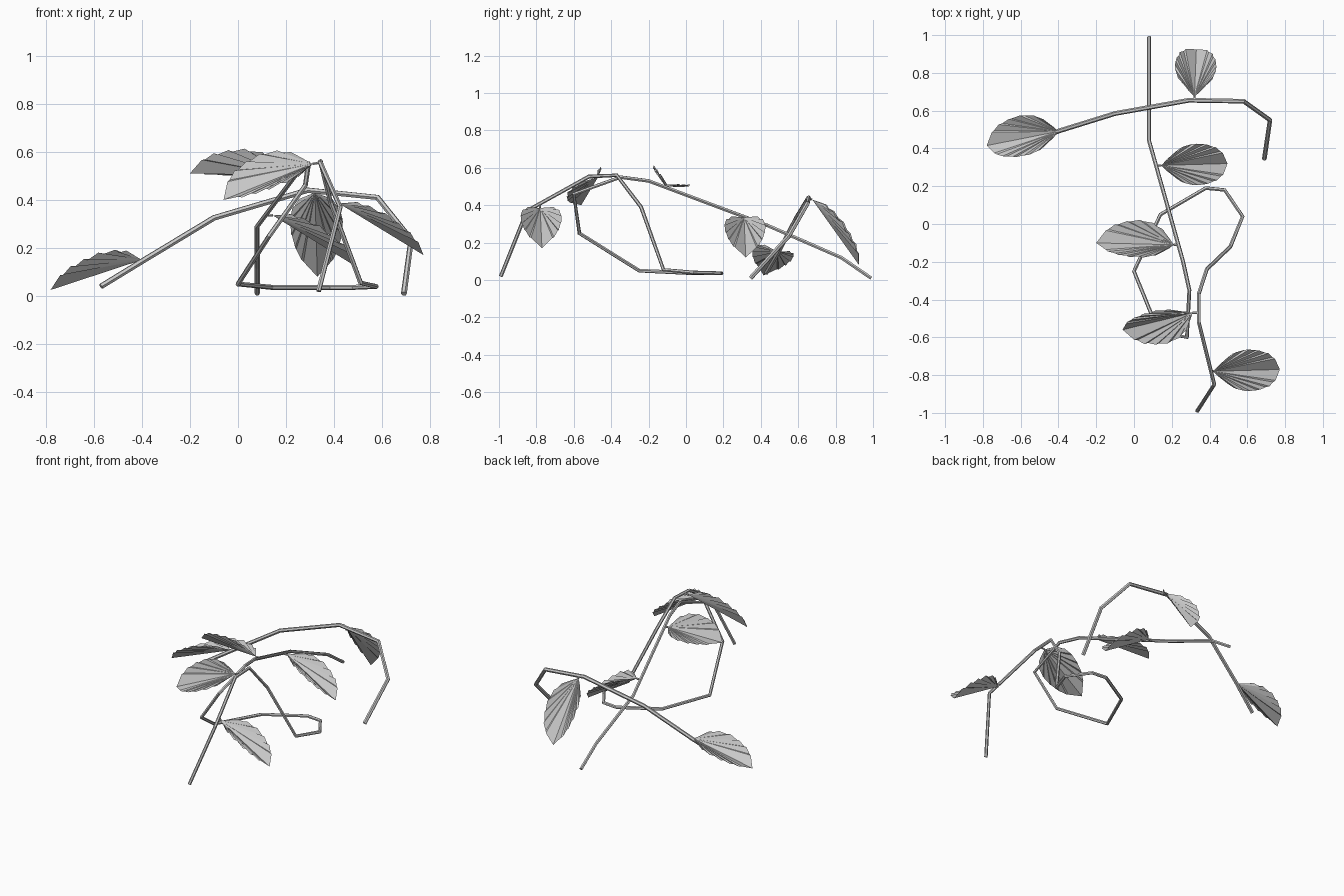
import bpy, bmesh, math
from mathutils import Vector, Matrix

if "Cube" in bpy.data.objects:
    bpy.data.objects.remove(bpy.data.objects["Cube"])


def tube(name, points, radius):
    """Six-sided flat-faced stem through a few points, turned into a mesh."""
    cu = bpy.data.curves.new(name, 'CURVE')
    cu.dimensions = '3D'
    cu.bevel_depth = radius
    cu.bevel_resolution = 1
    cu.use_fill_caps = True
    sp = cu.splines.new('POLY')
    sp.points.add(len(points) - 1)
    for p, co in zip(sp.points, points):
        p.co = (*co, 1)
    sp.use_smooth = False
    ob = bpy.data.objects.new(name, cu)
    bpy.context.collection.objects.link(ob)
    bpy.ops.object.select_all(action='DESELECT')
    bpy.context.view_layer.objects.active = ob
    ob.select_set(True)
    bpy.ops.object.convert(target='MESH')


# Half outline of a leaf: along, across, pleat height (scalloped edge)
OUTLINE = [(.06, .035, 0), (.15, .082, .008), (.24, .100, -.004),
           (.27, .113, .006), (.40, .121, -.003), (.45, .127, .008),
           (.58, .117, -.004), (.61, .119, .006), (.72, .101, -.003),
           (.76, .101, .006), (.85, .073, -.002), (.88, .067, .005)]
FOLD = math.radians(27)


def leaf(name, base, tip, roll=0):
    """Pleated leaf fanned from its base, folded in a V along the midrib."""
    base, tip = Vector(base), Vector(tip)
    length = (tip - base).length
    d = (tip - base).normalized()
    s = Vector((0, 0, 1)).cross(d).normalized()
    rot = Matrix.Rotation(math.radians(roll), 3, d)
    n = rot @ d.cross(s)
    s = rot @ s
    bm = bmesh.new()
    root, end = bm.verts.new(base), bm.verts.new(tip)
    for side in (1, -1):
        out = s * side * math.cos(FOLD) + n * math.sin(FOLD)
        up = n * math.cos(FOLD) - s * side * math.sin(FOLD)
        rim = [bm.verts.new(base + d * t * length + out * w + up * h)
               for t, w, h in OUTLINE] + [end]
        for a, b in zip(rim, rim[1:]):
            bm.faces.new((root, b, a) if side < 0 else (root, a, b))
    bm.normal_update()
    for f in bm.faces:
        if f.normal.dot(n) < 0:
            f.normal_flip()
    me = bpy.data.meshes.new(name)
    bm.to_mesh(me)
    bm.free()
    ob = bpy.data.objects.new(name, me)
    bpy.context.collection.objects.link(ob)


# Long looping stem: from the back, over the hump, round the ground loop
# and back over to the front
tube("looping_stem", [
    (.08, .99, .01), (.08, .83, .12), (.08, .44, .29), (.26, -.20, .53),
    (.293, -.35, .55), (.28, -.60, .46), (.13, -.57, .25), (0, -.25, .05),
    (.14, .05, .036), (.38, .19, .036), (.48, .18, .036), (.575, .04, .04),
    (.51, -.12, .055), (.385, -.24, .39), (.343, -.37, .56),
    (.343, -.52, .553), (.425, -.85, .37), (.335, -.99, .02)], .0105)

# Arching side stem
tube("arching_stem", [
    (-.57, .43, .04), (-.39, .495, .15), (-.10, .585, .325), (.29, .655, .44),
    (.58, .65, .41), (.72, .55, .235), (.69, .345, .01)], .0125)

# Leaves: name, stem attachment, base, tip, roll
LEAVES = [
    ("left_leaf", (-.39, .495, .15), (-.40, .49, .15), (-.78, .415, .025), 15),
    ("back_leaf", (.32, .655, .44), (.32, .675, .43), (.33, .925, .08), 0),
    ("right_leaf", (.12, .31, .335), (.145, .31, .335), (.495, .32, .12), 0),
    ("middle_leaf", (.234, -.11, .496), (.21, -.11, .50), (-.20, -.10, .51), 28),
    ("top_leaf", (.343, -.47, .555), (.31, -.47, .55), (-.06, -.56, .40), -36),
    ("front_leaf", (.408, -.78, .41), (.42, -.78, .385), (.772, -.77, .17), 0),
]
for name, joint, base, tip, roll in LEAVES:
    leaf(name, base, tip, roll)
    tube(name + "_stalk", [joint, base], .006)
